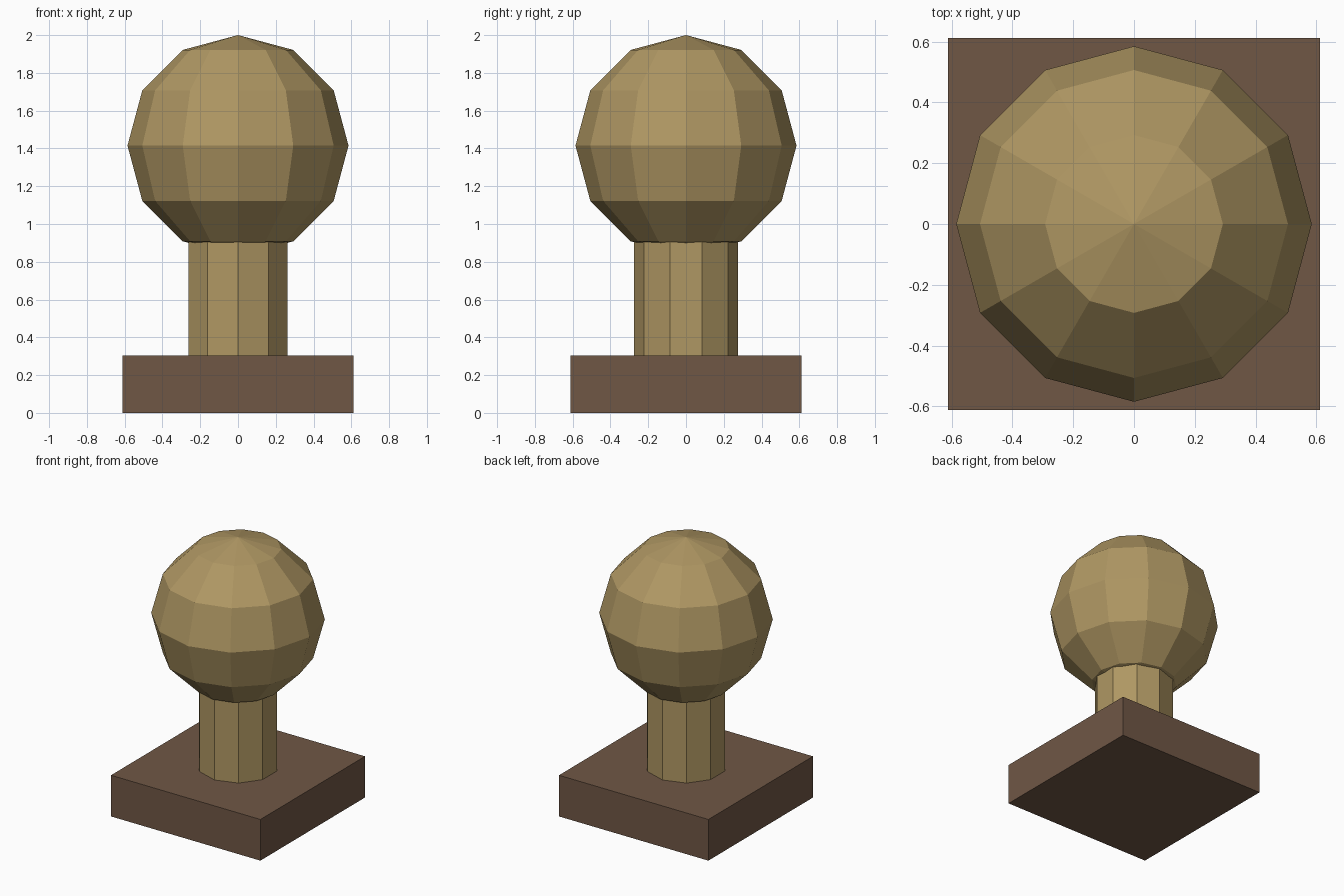
import bpy

if "Cube" in bpy.data.objects:
    bpy.data.objects.remove(bpy.data.objects["Cube"])


def finish(name, mat):
    obj = bpy.context.object
    obj.name = name
    obj.data.materials.append(mat)
    return obj


def material(name, rgb):
    mat = bpy.data.materials.new(name)
    mat.diffuse_color = (*rgb, 1)
    mat.use_nodes = True
    mat.node_tree.nodes["Principled BSDF"].inputs["Base Color"].default_value = mat.diffuse_color
    return mat


wood = material("dark_wood", (0.16, 0.095, 0.06))
brass = material("aged_brass", (0.43, 0.31, 0.125))

# Square base block
BASE_W, BASE_H = 1.225, 0.305
bpy.ops.mesh.primitive_cube_add(size=1, location=(0, 0, BASE_H / 2))
base = finish("base", wood)
base.scale = (BASE_W, BASE_W, BASE_H)

# Ten-sided post, its top sunk slightly into the ball
POST_TOP = 0.91
bpy.ops.mesh.primitive_cylinder_add(vertices=10, radius=0.275, depth=POST_TOP - BASE_H,
                                    location=(0, 0, (POST_TOP + BASE_H) / 2))
finish("post", brass)

# Faceted ball
R = 0.585
bpy.ops.mesh.primitive_uv_sphere_add(segments=12, ring_count=6, radius=R, location=(0, 0, 2 - R))
finish("ball", brass)
